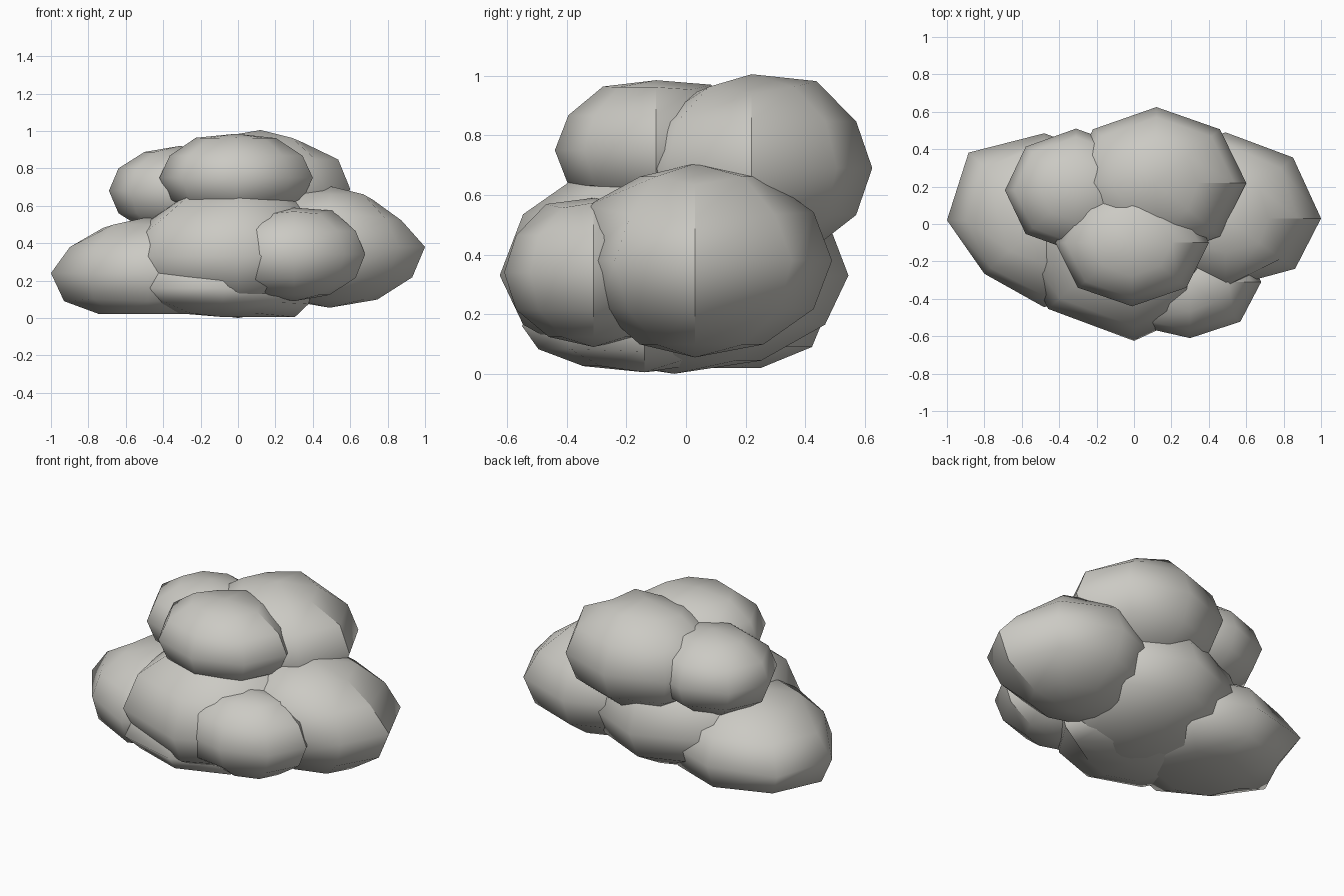
import bpy
import bmesh
from math import sin, cos, pi

if "Cube" in bpy.data.objects:
    bpy.data.objects.remove(bpy.data.objects["Cube"], do_unlink=True)

stone = bpy.data.materials.new("warm_grey")
stone.use_nodes = True
colour = (0.60, 0.59, 0.55, 1)
stone.diffuse_color = colour
stone.node_tree.nodes["Principled BSDF"].inputs["Base Color"].default_value = colour

SEGMENTS, RINGS = 8, 6


def puff(name, centre, rx, ry, rz, floor=0.0, dents={}):
    """Low-poly ellipsoid; each radius is a (negative, positive) pair.
    Dents scale single corners, keyed by (segment, ring)."""
    bm = bmesh.new()

    def point(s, r):
        a, b = 2 * pi * s / SEGMENTS, pi * r / RINGS - pi / 2
        unit = (cos(a) * cos(b), sin(a) * cos(b), sin(b))
        k = dents.get((s, r), 1)
        p = [c + u * k * rad[u > 0] for c, u, rad in zip(centre, unit, (rx, ry, rz))]
        p[2] = max(p[2], floor)
        return bm.verts.new(p)

    bottom = point(0, 0)
    rings = [[point(s, r) for s in range(SEGMENTS)] for r in range(1, RINGS)]
    top = point(0, RINGS)
    for s in range(SEGMENTS):
        t = (s + 1) % SEGMENTS
        bm.faces.new((bottom, rings[0][t], rings[0][s]))
        bm.faces.new((top, rings[-1][s], rings[-1][t]))
        for low, high in zip(rings, rings[1:]):
            bm.faces.new((low[s], low[t], high[t], high[s]))
    # Shading seam down the +x meridian
    for low, high in zip(rings, rings[1:]):
        bm.edges.get((low[0], high[0])).smooth = False
    for face in bm.faces:
        face.smooth = True
    mesh = bpy.data.meshes.new(name)
    bm.to_mesh(mesh)
    bm.free()
    mesh.materials.append(stone)
    bpy.context.collection.objects.link(bpy.data.objects.new(name, mesh))


def even(r):
    return (r, r)


# Lower layer
puff("middle_body", (0, -.04, .33), (.65, .53), even(.585), (.33, .41),
     dents={(4, 4): .87, (4, 5): .9})
puff("base", (-.08, -.14, .16), (.50, .48), (.41, .40), (.155, .26), .005,
     dents={(7, 3): .88, (7, 4): .85, (5, 3): 1.06, (5, 4): 1.06,
            (0, 1): 1.6, (0, 2): 1.1})
puff("right_lobe", (-.48, .02, .24), even(.52), even(.465), even(.30), .02,
     dents={(3, 3): 1.1, (5, 3): .87, (5, 4): .9, (5, 2): .92,
            (4, 4): .93, (4, 5): .93})
puff("left_lobe", (.49, .03, .38), even(.51), (.37, .46), even(.325),
     dents={(0, 4): .87, (0, 5): .9, (1, 4): .95, (7, 4): .95,
            (6, 4): 1.13, (7, 3): 1.03})
puff("front_lobe", (.30, -.31, .34), even(.38), even(.30), even(.25),
     dents={(5, 2): 1.1, (5, 3): 1.1, (5, 4): 1.1, (6, 5): 1.06, (0, 5): 1.08})

# Upper layer
puff("top_back_lobe", (.12, .22, .69), even(.48), even(.405), even(.315),
     dents={(0, 5): .92, (2, 5): 1.07, (6, 5): .93, (5, 5): .95, (6, 4): .95})
puff("top_front_lobe", (-.01, -.10, .75), even(.41), even(.34), even(.235),
     dents={(2, 5): 1.08, (6, 5): 1.05, (5, 5): 1.04, (7, 5): 1.04,
            (4, 5): 1.05, (0, 5): 1.04})
puff("top_right_lobe", (-.31, .18, .68), even(.38), even(.33), even(.24))
